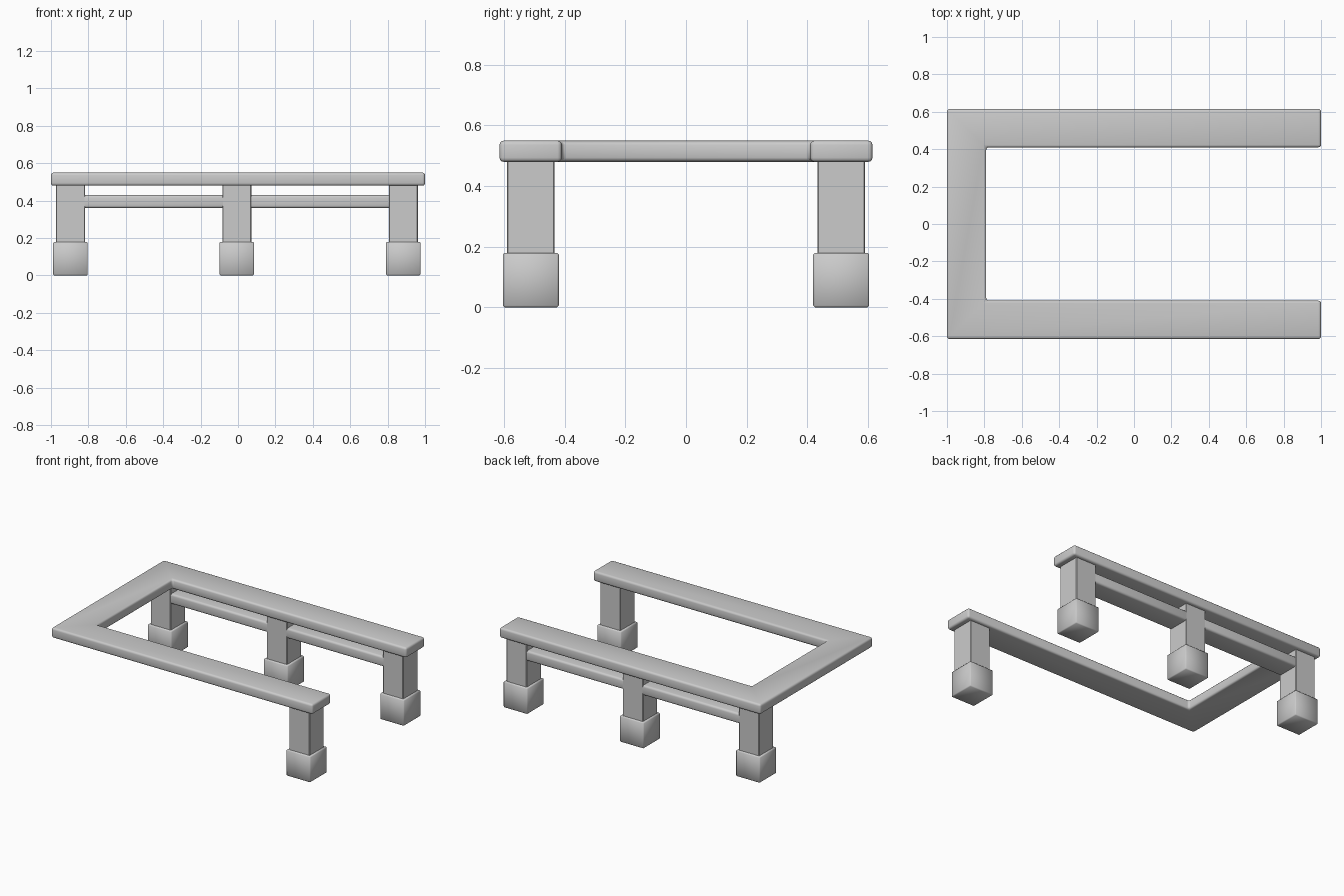
import bpy
import bmesh
import math

if "Cube" in bpy.data.objects:
    bpy.data.objects.remove(bpy.data.objects["Cube"])


def make_prism(name, outline, z0, z1, bevel, segments, angle=None):
    """Extrude a plan outline from z0 to z1 and round its edges."""
    bm = bmesh.new()
    base = bm.faces.new([bm.verts.new((x, y, z0)) for x, y in outline])
    top = bmesh.ops.extrude_face_region(bm, geom=[base])["geom"]
    verts = [v for v in top if isinstance(v, bmesh.types.BMVert)]
    bmesh.ops.translate(bm, verts=verts, vec=(0, 0, z1 - z0))
    bmesh.ops.recalc_face_normals(bm, faces=bm.faces)
    bmesh.ops.bevel(bm, geom=bm.edges[:], offset=bevel, segments=segments,
                    profile=0.5, affect='EDGES')
    mesh = bpy.data.meshes.new(name)
    bm.to_mesh(mesh)
    bm.free()
    obj = bpy.data.objects.new(name, mesh)
    bpy.context.collection.objects.link(obj)
    if angle is None:
        for p in mesh.polygons:
            p.use_smooth = True
    else:
        bpy.ops.object.select_all(action='DESELECT')
        obj.select_set(True)
        bpy.context.view_layer.objects.active = obj
        bpy.ops.object.shade_smooth_by_angle(angle=math.radians(angle))
    return obj


def rect(cx, cy, w, d):
    return [(cx - w / 2, cy - d / 2), (cx + w / 2, cy - d / 2),
            (cx + w / 2, cy + d / 2), (cx - w / 2, cy + d / 2)]


# U-shaped top, open towards +x
top_outline = [(-1, -0.615), (1, -0.615), (1, -0.41), (-0.79, -0.41),
               (-0.79, 0.41), (1, 0.41), (1, 0.615), (-1, 0.615)]
make_prism("table_top", top_outline, 0.48, 0.55, 0.014, 3, 35)

# Legs: three along the back, one at the front right
LEFT, MIDDLE, RIGHT, ROW = -0.896, -0.006, 0.884, 0.512
legs = {"back_left": (LEFT, ROW), "back_middle": (MIDDLE, ROW),
        "back_right": (RIGHT, ROW), "front_right": (RIGHT, -ROW)}
for label, (x, y) in legs.items():
    make_prism(label + "_post", rect(x, y, 0.156, 0.158), 0.16, 0.49, 0.004, 1, 35)
    make_prism(label + "_foot", rect(x, y, 0.185, 0.185), 0, 0.18, 0.006, 1)

# Stretcher rails between the back legs
for label, a, b in (("left", LEFT, MIDDLE), ("right", MIDDLE, RIGHT)):
    make_prism(label + "_rail", rect((a + b) / 2, ROW, b - a - 0.11, 0.156),
               0.36, 0.43, 0.014, 3, 35)
